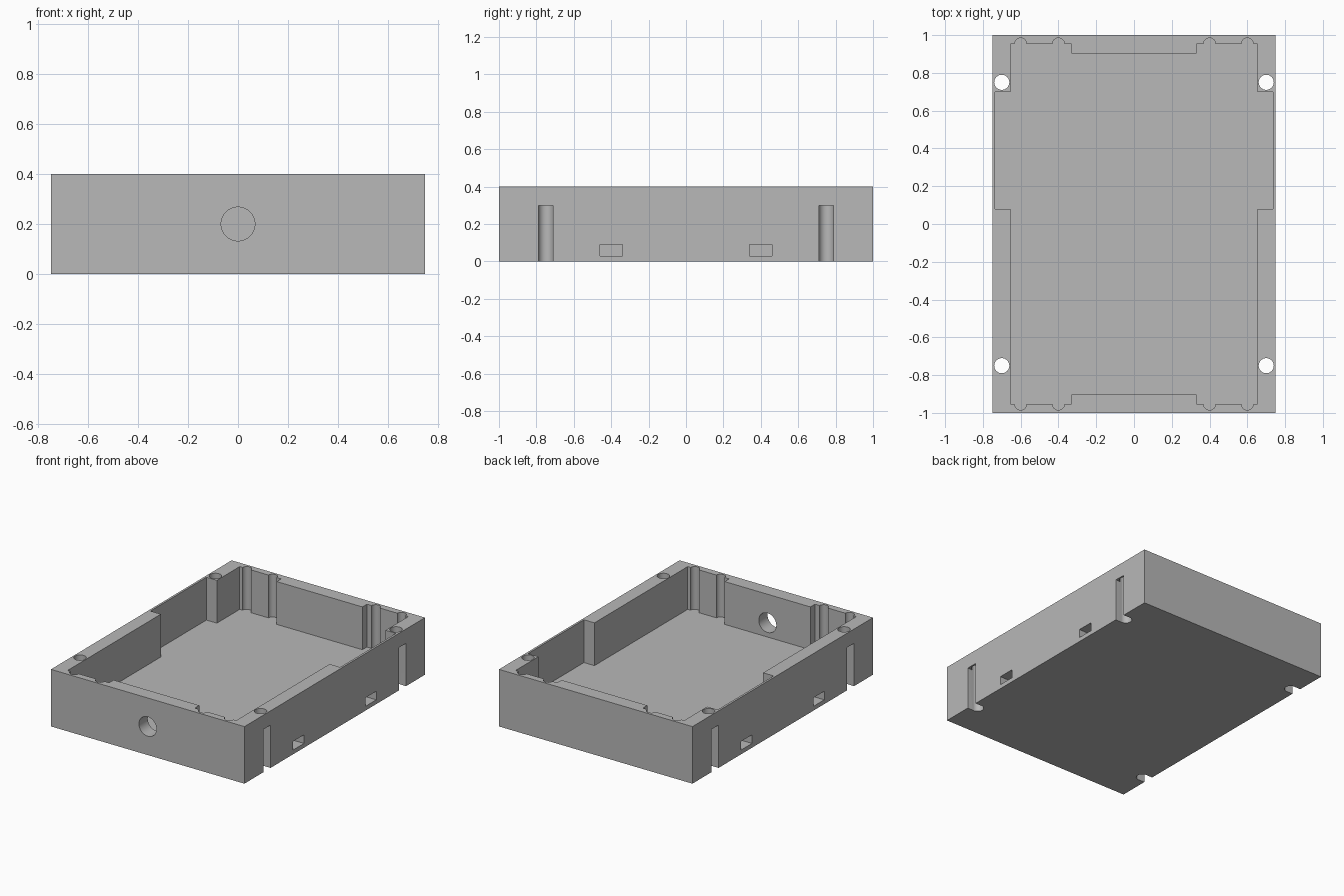
import bpy, bmesh
from math import sin, cos, pi, radians

cube = bpy.data.objects.get("Cube")
if cube:
    bpy.data.objects.remove(cube, do_unlink=True)

grey = bpy.data.materials.new("plain grey")
grey.use_nodes = True
grey.diffuse_color = (0.48, 0.48, 0.48, 1)
grey.node_tree.nodes["Principled BSDF"].inputs["Base Color"].default_value = grey.diffuse_color

WIDTH, LENGTH, HEIGHT, FLOOR = 1.5, 2.0, 0.4, 0.1


def prism(name, outline, z0, z1):
    """Extrude a flat outline from z0 up to z1."""
    bm = bmesh.new()
    face = bm.faces.new([bm.verts.new((x, y, z0)) for x, y in outline])
    up = bmesh.ops.extrude_face_region(bm, geom=[face])
    top = [v for v in up["geom"] if isinstance(v, bmesh.types.BMVert)]
    bmesh.ops.translate(bm, verts=top, vec=(0, 0, z1 - z0))
    bmesh.ops.recalc_face_normals(bm, faces=bm.faces)
    mesh = bpy.data.meshes.new(name)
    bm.to_mesh(mesh)
    bm.free()
    mesh.materials.append(grey)
    obj = bpy.data.objects.new(name, mesh)
    bpy.context.collection.objects.link(obj)
    return obj


def rect(x0, x1, y0, y1):
    return [(x0, y0), (x1, y0), (x1, y1), (x0, y1)]


def arc(cx, cy, r, start, end, steps):
    angles = [start + (end - start) * i / steps for i in range(steps + 1)]
    return [(cx + r * cos(a), cy + r * sin(a)) for a in angles]


def circle(cx, cy, r):
    return arc(cx, cy, r, 0, 2 * pi, 32)[:-1]


def cut(target, cutter):
    """Subtract a cutter from the target and throw the cutter away."""
    mod = target.modifiers.new("cut", 'BOOLEAN')
    mod.operation, mod.solver, mod.object = 'DIFFERENCE', 'EXACT', cutter
    bpy.ops.object.select_all(action='DESELECT')
    bpy.context.view_layer.objects.active = target
    target.select_set(True)
    bpy.ops.object.modifier_apply(modifier=mod.name)
    bpy.data.objects.remove(cutter, do_unlink=True)


# Outer block
tray = prism("tray", rect(-WIDTH / 2, WIDTH / 2, -LENGTH / 2, LENGTH / 2), 0, HEIGHT)

# Cavity: thick middle of each end wall, two round grooves beside it, side recess
end = [(0.332, 0.903), (0.332, 0.953)]
for groove_x in (0.4, 0.6):
    end += arc(groove_x, 0.953, 0.032, pi, 0, 12)
end += [(0.654, 0.953)]
recess = [(0.654, 0.7), (0.735, 0.7), (0.735, 0.08), (0.654, 0.08)]
half = end + recess + [(x, -y) for x, y in reversed(end)]
cavity = half + [(-x, y) for x, y in reversed(half)]
cut(tray, prism("cavity_cutter", cavity, FLOOR, HEIGHT + 0.1))

for sx in (-1, 1):
    for sy in (-1, 1):
        # Corner screw hole, with a slot open to the side wall
        cut(tray, prism("hole_cutter", circle(sx * 0.7, sy * 0.75, 0.04), -0.1, HEIGHT + 0.1))
        xs = sorted((sx * 0.7, sx * 0.85))
        cut(tray, prism("slot_cutter", rect(*xs, sy * 0.75 - 0.0395, sy * 0.75 + 0.0395), -0.1, 0.3))
        # Blind side pocket
        xs = sorted((sx * 0.65, sx * 0.85))
        cut(tray, prism("pocket_cutter", rect(*xs, sy * 0.4 - 0.06, sy * 0.4 + 0.06), 0.03, 0.09))

# Round port through the front wall
port = prism("port_cutter", circle(0, 0, 0.068), 0.8, 1.1)
port.rotation_euler.x = radians(90)
port.location.z = 0.2
bpy.context.view_layer.update()
cut(tray, port)

bpy.ops.object.shade_smooth_by_angle(angle=radians(30))
